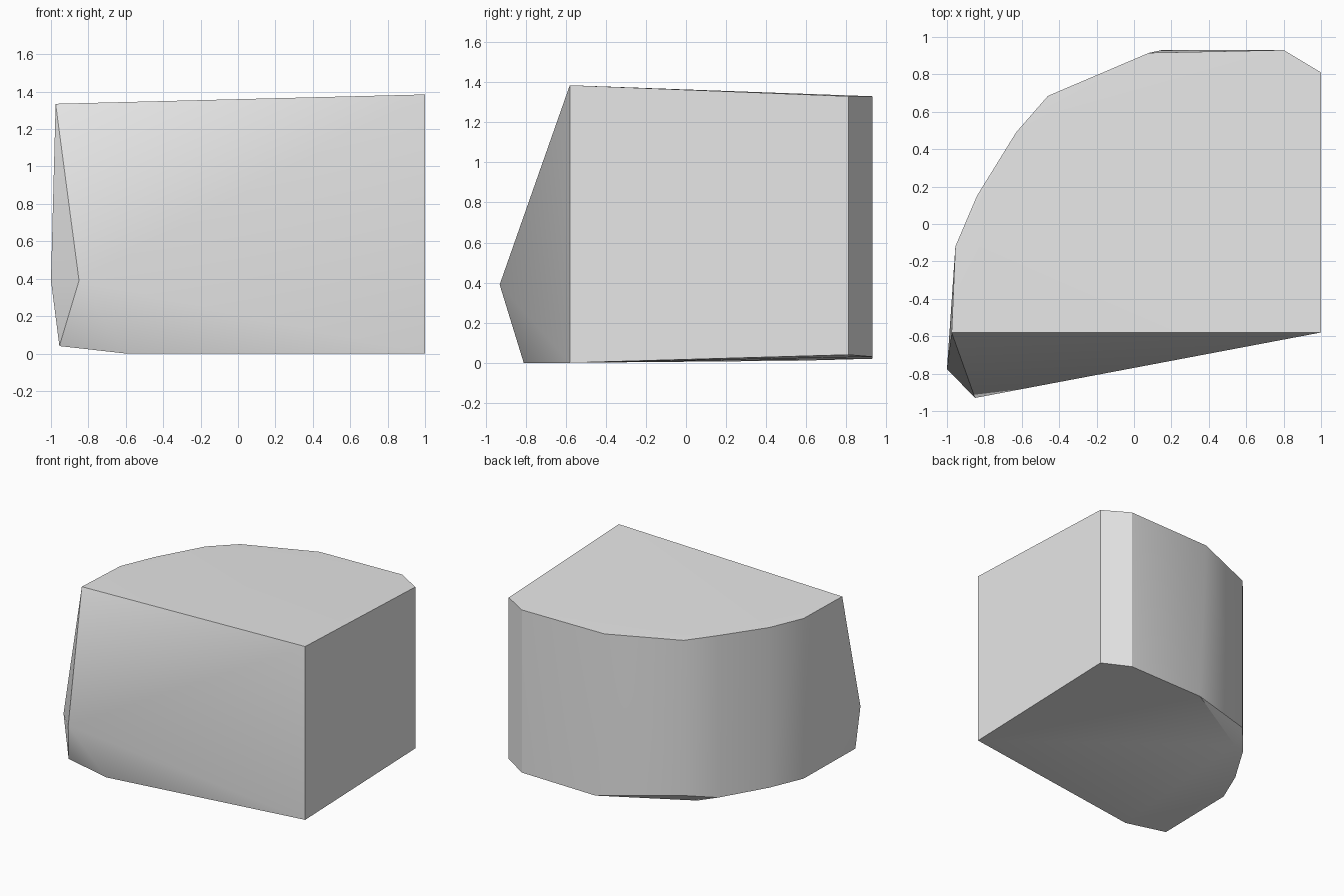
import bpy, bmesh, math

cube = bpy.data.objects.get("Cube")
if cube:
    bpy.data.objects.remove(cube, do_unlink=True)

# One plain grey material
grey = bpy.data.materials.new("stone_grey")
grey.use_nodes = True
colour = (0.8, 0.8, 0.8, 1)
grey.diffuse_color = colour
grey.node_tree.nodes["Principled BSDF"].inputs["Base Color"].default_value = colour

# Curved rear wall: x, y, bottom height, top height of each corner
wall = [
    (1, 0.81, 0.04, 1.33),
    (0.8, 0.93, 0.03, 1.33),
    (-0.46, 0.685, 0.09, 1.33),
    (-0.63, 0.49, 0.045, 1.34),
    (-0.84, 0.15, 0.05, 1.33),
    (-0.955, -0.12, 0.05, 1.33),
]
corners = [(x, y, z) for x, y, low, high in wall for z in (low, high)]

# Rear corner where the top and bottom outlines differ
corners += [(0.08, 0.915, 1.325), (0.15, 0.93, 0.02), (-0.49, 0.56, 0.01)]

# Flat front edge, and the chipped front corner with its underside
corners += [(1, -0.58, 0), (1, -0.58, 1.385), (-0.975, -0.58, 1.335)]
corners += [(-0.85, -0.93, 0.39), (-1, -0.775, 0.39),
            (-0.955, -0.775, 0.04), (-0.6, -0.81, 0)]

# The chunk is the convex skin around its corners
bm = bmesh.new()
for co in corners:
    bm.verts.new(co)
hull = bmesh.ops.convex_hull(bm, input=bm.verts)
inside = {v for v in hull["geom_interior"] if isinstance(v, bmesh.types.BMVert)}
bmesh.ops.delete(bm, geom=list(inside), context="VERTS")
bmesh.ops.recalc_face_normals(bm, faces=bm.faces)

mesh = bpy.data.meshes.new("rock_chunk")
bm.to_mesh(mesh)
bm.free()
mesh.materials.append(grey)
chunk = bpy.data.objects.new("rock_chunk", mesh)
bpy.context.collection.objects.link(chunk)

# Soft curve, crisp rims
bpy.ops.object.select_all(action="DESELECT")
chunk.select_set(True)
bpy.context.view_layer.objects.active = chunk
bpy.ops.object.shade_smooth_by_angle(angle=math.radians(30))
